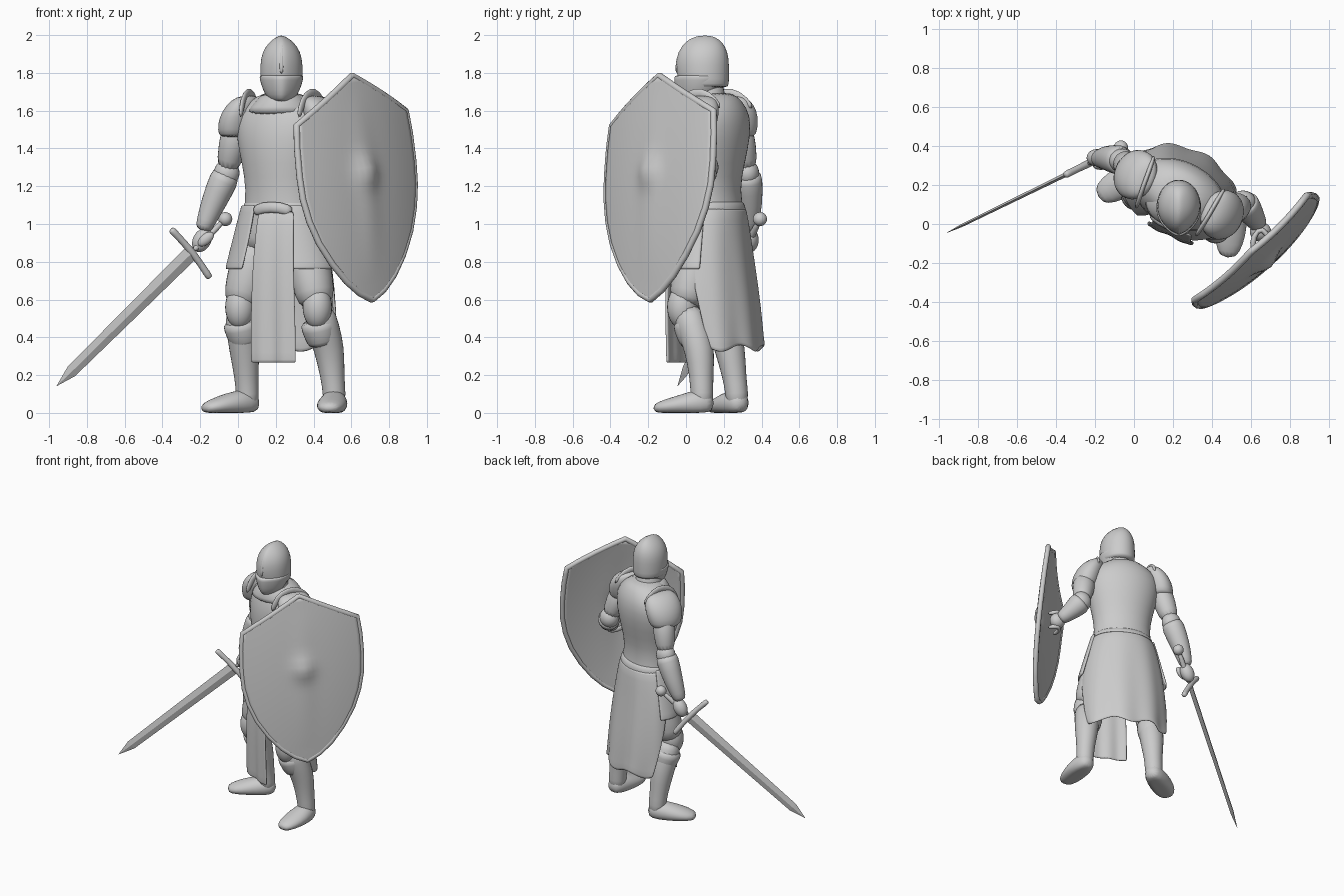
import bpy, bmesh, math
from mathutils import Vector, Matrix

if "Cube" in bpy.data.objects:
    bpy.data.objects.remove(bpy.data.objects["Cube"])

BODY = Matrix.Translation((0.23, 0.15, 0)) @ Matrix.Rotation(math.radians(-25), 4, 'Z')


def skin(name, rings, closed=True, cap=True, sub=1, thick=0, m=Matrix()):
    """Bridge a list of point rings into a smooth mesh."""
    bm = bmesh.new()
    vs = [[bm.verts.new(m @ Vector(p)) for p in r] for r in rings]
    n = len(vs[0])
    for a, b in zip(vs, vs[1:]):
        for i in range(n if closed else n - 1):
            j = (i + 1) % n
            bm.faces.new((a[i], a[j], b[j], b[i]))
    if closed and cap:
        bm.faces.new(vs[0])
        bm.faces.new(vs[-1])
    bmesh.ops.recalc_face_normals(bm, faces=bm.faces)
    me = bpy.data.meshes.new(name)
    bm.to_mesh(me)
    bm.free()
    me.polygons.foreach_set("use_smooth", [True] * len(me.polygons))
    ob = bpy.data.objects.new(name, me)
    bpy.context.collection.objects.link(ob)
    if thick:
        s = ob.modifiers.new("solid", 'SOLIDIFY')
        s.thickness, s.offset = thick, 0
    if sub:
        s = ob.modifiers.new("sub", 'SUBSURF')
        s.levels = s.render_levels = sub
    return ob


def loft(name, rows, m=Matrix(), n=24, **kw):
    """Stack horizontal ellipses: x, y, z, half width, half depth, front pinch."""
    rings = []
    for x, y, z, a, b, p in rows:
        ring = []
        for i in range(n):
            t = 2 * math.pi * i / n
            f = max(0, -math.sin(t)) ** 10
            ring.append((x + a * math.cos(t), y + b * math.sin(t) - p * f, z))
        rings.append(ring)
    return skin(name, rings, m=m, **kw)


def tube(name, pts, n=14, sub=1, m=Matrix()):
    """Tube through (x, y, z, side radius, other radius), kept above the floor."""
    P = [m @ Vector(p[:3]) for p in pts]
    d = P[-1] - P[0]
    ref = Vector((0, 1, 0)) if abs(d.z) > 0.7 * d.length else Vector((0, 0, 1))
    rings = []
    for i, p in enumerate(P):
        t = P[min(i + 1, len(P) - 1)] - P[max(i - 1, 0)]
        s = t.cross(ref).normalized()
        u = s.cross(t).normalized()
        ring = []
        for k in range(n):
            a = 2 * math.pi * k / n
            q = p + s * pts[i][3] * math.cos(a) + u * pts[i][-1] * math.sin(a)
            q.z = max(q.z, 0)
            ring.append(q)
        rings.append(ring)
    return skin(name, rings, sub=sub)


def ball(name, loc, scale, rot=(0, 0, 0)):
    bpy.ops.mesh.primitive_uv_sphere_add(segments=24, ring_count=14, location=loc, rotation=rot)
    ob = bpy.context.object
    ob.name, ob.scale = name, scale
    bpy.ops.object.shade_smooth()
    return ob


def panel(name, rows, wave=0, n=24):
    """Cloth hung around the hips: z, half width, half depth, start and end angle."""
    rings = []
    for k, (z, a, b, a0, a1) in enumerate(rows):
        w = wave * k / (len(rows) - 1)
        ring = []
        for i in range(n + 1):
            t = math.radians(a0 + (a1 - a0) * i / n)
            r = 1 + w * math.cos(9 * t)
            ring.append((a * r * math.cos(t), b * r * math.sin(t), z + w * 0.5 * math.sin(7 * t)))
        rings.append(ring)
    return skin(name, rings, closed=False, thick=0.016, m=BODY)


# torso, belt
loft("torso", [(0, 0, .84, .20, .15, 0), (0, 0, .92, .23, .165, 0), (0, 0, 1.05, .21, .15, 0),
               (0, -.015, 1.18, .19, .137, 0), (0, -.01, 1.32, .215, .16, 0), (0, 0, 1.46, .255, .178, 0),
               (0, .01, 1.58, .255, .165, 0), (0, .01, 1.65, .18, .13, 0), (0, 0, 1.70, .10, .10, 0)], BODY)
loft("belt", [(0, 0, 1.05, .20, .14, 0), (0, 0, 1.06, .220, .160, 0), (0, -.003, 1.10, .212, .156, 0),
              (0, -.005, 1.12, .198, .143, 0), (0, -.005, 1.125, .17, .12, 0)], BODY)
tube("belt_front_fold", [(-.09, -.15, 1.06, .02, .03), (-.04, -.17, 1.09, .02, .03),
                         (.08, -.17, 1.09, .02, .03), (.13, -.14, 1.06, .02, .03)], m=BODY)

# skirt plates, back cloth, front cloth
for nm, a0, a1, k in (("right", -114, -195, -4), ("left", -66, 15, 4)):
    panel(nm + "_hip_plate", [(1.10, .212, .158, a0, a1), (1.08, .218, .163, a0, a1), (.93, .26, .185, a0, a1),
                              (.78, .30, .205, a0 + k, a1), (.76, .305, .21, a0 + k, a1)], n=14)
panel("back_skirt", [(1.09, .208, .15, -12, 192), (.95, .245, .165, -10, 190), (.76, .28, .19, -2, 182),
                     (.55, .30, .22, 12, 168), (.37, .305, .235, 22, 156), (.34, .305, .24, 24, 154)], wave=.035, n=40)
rows = []
for z, y in ((1.07, -.16), (.95, -.185), (.75, -.205), (.5, -.205), (.29, -.2), (.265, -.2)):
    rows.append([(.045 + .13 * (i / 8 - 1) * (.8 + .2 * min(1, (1.07 - z) * 2)),
                  y + .007 * math.cos(i * .8) * (1.1 - z), z) for i in range(17)])
skin("front_tabard", rows, closed=False, thick=.016, m=BODY)

# neck, collar and helmet
H = Matrix.Translation((.23, 0, 0))
loft("neck", [(0, .12, 1.55, .12, .12, 0), (0, .11, 1.66, .09, .095, 0), (0, .11, 1.78, .085, .09, 0)], H)
loft("collar", [(0, .13, 1.57, .20, .16, 0), (0, .12, 1.62, .165, .14, 0), (0, .115, 1.67, .12, .12, 0),
                (0, .11, 1.69, .10, .10, 0)], H)
loft("helmet_skull", [(0, .10, 1.72, .10, .12, 0), (0, .10, 1.735, .111, .128, .005), (0, .095, 1.80, .113, .133, .015),
                      (0, .095, 1.88, .111, .133, .015), (0, .098, 1.94, .086, .112, .012),
                      (0, .10, 1.98, .045, .075, .01), (0, .10, 1.998, .008, .03, .0)], H, n=32)
loft("helmet_visor", [(0, .05, 1.645, .04, .05, .01), (0, .06, 1.66, .07, .085, .015), (0, .075, 1.71, .10, .113, .02),
                      (0, .085, 1.77, .116, .13, .02), (0, .085, 1.785, .117, .13, .02),
                      (0, .085, 1.79, .10, .11, .0)], H, n=32)
tube("helmet_crest", [(.23, -.046, 1.79, .012), (.23, -.044, 1.87, .013), (.23, -.016, 1.94, .012),
                      (.23, .04, 1.983, .01), (.23, .1, 1.992, .009), (.23, .16, 1.97, .007)], n=8)

# shoulder plates with raised rims, mirrored
for s, nm in ((-1, "right"), (1, "left")):
    loft(nm + "_shoulder_plate", [(s * .19, 0, 1.68, .03, .06, 0), (s * .205, 0, 1.66, .07, .11, 0),
                                  (s * .235, 0, 1.60, .095, .135, 0), (s * .26, 0, 1.53, .096, .13, 0),
                                  (s * .27, 0, 1.47, .085, .112, 0), (s * .27, 0, 1.46, .06, .09, 0)], BODY)
    tube(nm + "_shoulder_rim", [(s * .17, -.15, 1.56, .012, .02), (s * .175, -.11, 1.66, .012, .025),
                                (s * .185, -.03, 1.70, .012, .025), (s * .19, .05, 1.69, .012, .025),
                                (s * .2, .13, 1.61, .012, .02)], m=BODY)

# arms
ARMS = {"right": ((.0, .27, 1.54), (-.06, .325, 1.27), (-.135, .34, 1.10), (-.19, .335, .96)),
        "left": ((.48, .05, 1.54), (.56, .11, 1.30), (.60, .06, 1.24), (.65, -.02, 1.18))}
for nm, (sh, el, mid, wr) in ARMS.items():
    half = Vector(sh).lerp(Vector(el), .5)
    tube(nm + "_upper_arm", [(*sh, .085), (*half, .077), (*el, .06)])
    ball(nm + "_elbow", el, (.068, .062, .07))
    tube(nm + "_bracer", [(*el, .065), (*Vector(el).lerp(Vector(mid), .12), .083), (*mid, .067),
                          (*Vector(mid).lerp(Vector(wr), .6), .052), (*wr, .042)])
ball("right_fist", (-.19, .34, .915), (.048, .045, .068), (0, .5, 0))
ball("right_thumb", (-.17, .30, .92), (.05, .022, .028), (0, -.7, 0))
ball("left_fist", (.65, -.04, 1.18), (.055, .05, .055))

# legs and armoured shoes
LEGS = {"right": ((.11, .19, .92), (.01, .17, .56), (.035, .235, .33), (.05, .27, .1), (-.06, .215), (-.185, .14)),
        "left": ((.35, .08, .92), (.42, .0, .56), (.485, .075, .33), (.51, .085, .1), (.50, .0), (.48, -.175))}
for nm, (hip, kn, calf, an, ball_p, toe) in LEGS.items():
    tube(nm + "_thigh", [(*hip, .12), (*Vector(hip).lerp(Vector(kn), .5), .118),
                         (*Vector(hip).lerp(Vector(kn), .8), .108), (*kn, .085)])
    ball(nm + "_knee_plate", (kn[0], kn[1] - .02, kn[2]), (.078, .08, .115))
    tube(nm + "_knee_flap", [(kn[0], kn[1] + .02, .50, .10), (kn[0] + .01, kn[1] + .03, .45, .097),
                             (kn[0] + .025, kn[1] + .045, .38, .083), (kn[0] + .03, kn[1] + .05, .36, .07)])
    tube(nm + "_greave", [(*kn, .085), (kn[0] * .5 + calf[0] * .5, kn[1] * .5 + calf[1] * .5, .45, .088),
                          (*calf, .083), (*Vector(calf).lerp(Vector(an), .6), .064), (*an, .062), (an[0], an[1], .03, .06)])
    heel = Vector((an[0], an[1])) + (Vector((an[0], an[1])) - Vector(toe)).normalized() * .065
    tube(nm + "_shoe", [(*heel, .05, .04, .045), (an[0], an[1], .055, .07, .08),
                        (*ball_p, .045, .085, .06), (*Vector(ball_p).lerp(Vector(toe), .6), .032, .075, .042),
                        (*toe, .022, .04, .024)])

# sword: blade, guard, grip, pommel
D = Vector((.671, .328, .664))
W = Vector((.596, .292, -.748))
N = D.cross(W).normalized()
G = Vector((-.245, .305, .85))
prof = ((0, .043, .012), (-.5, .038, .010), (-.95, .033, .008), (-1.065, .001, .001))
blade = skin("sword_blade", [[G + D * t + W * w, G + D * t + N * h, G + D * t - W * w, G + D * t - N * h]
                             for t, w, h in prof], sub=0)
blade.data.polygons.foreach_set("use_smooth", [False] * len(blade.data.polygons))
tube("sword_guard", [(*(G + W * t + D * b), r) for t, b, r in
                     ((-.175, -.01, .018), (-.15, -.008, .02), (-.06, 0, .017), (0, 0, .022),
                      (.06, 0, .017), (.15, -.008, .02), (.175, -.01, .018))])
tube("sword_grip", [(*G, .018), (*(G + D * .14), .02), (*(G + D * .26), .014)])
ball("sword_pommel", G + D * .265, (.037, .037, .037))

# shield: curved board with a boss, and a rolled rim
M, U, V = Vector((.662, -.17, 1.193)), Vector((.729, .678, .10)), Vector((-.09, .04, 1))
SN = U.cross(V).normalized()
table = ((.59, .004), (.48, .20), (.37, .395), (.25, .408), (.1, .412), (-.02, .405), (-.14, .378),
         (-.26, .33), (-.38, .255), (-.48, .17), (-.55, .085), (-.59, .004))


def shield_point(u, v):
    r2 = u * u + (v - .08) ** 2
    n = .02 - .06 * (u / .42) ** 2 - .03 * (v / .6) ** 2 + .03 * math.exp(-r2 / .005)
    n += .012 * math.exp(-(u / .07) ** 2) * max(0, 1 - abs(v) * 2)
    return M + U * u + V * v + SN * n


rows = []
for (v0, w0), (v1, w1) in zip(table, table[1:]):
    rows += [(v0 + (v1 - v0) * k / 3, w0 + (w1 - w0) * k / 3) for k in range(3)]
rows.append(table[-1])
skin("shield_board", [[shield_point(w * (i / 14 - 1), v) for i in range(29)] for v, w in rows],
     closed=False, thick=.028, sub=0)
edge = [(w, v) for v, w in rows] + [(-w, v) for v, w in reversed(rows)]
cu = bpy.data.curves.new("shield_rim", 'CURVE')
cu.dimensions, cu.bevel_depth, cu.bevel_resolution = '3D', .018, 3
sp = cu.splines.new('POLY')
sp.points.add(len(edge) - 1)
for p, (u, v) in zip(sp.points, edge):
    p.co = (*shield_point(u, v), 1)
sp.use_cyclic_u = True
sp.use_smooth = True
bpy.context.collection.objects.link(bpy.data.objects.new("shield_rim", cu))
for k, dz in (("upper", .06), ("lower", -.05)):
    tube("shield_strap_" + k, [(.61, -.14, 1.18 + dz, .015), (.61, -.06, 1.18 + dz, .02),
                               (.66, -.01, 1.18 + dz, .02), (.70, -.09, 1.18 + dz, .015)], n=8)
